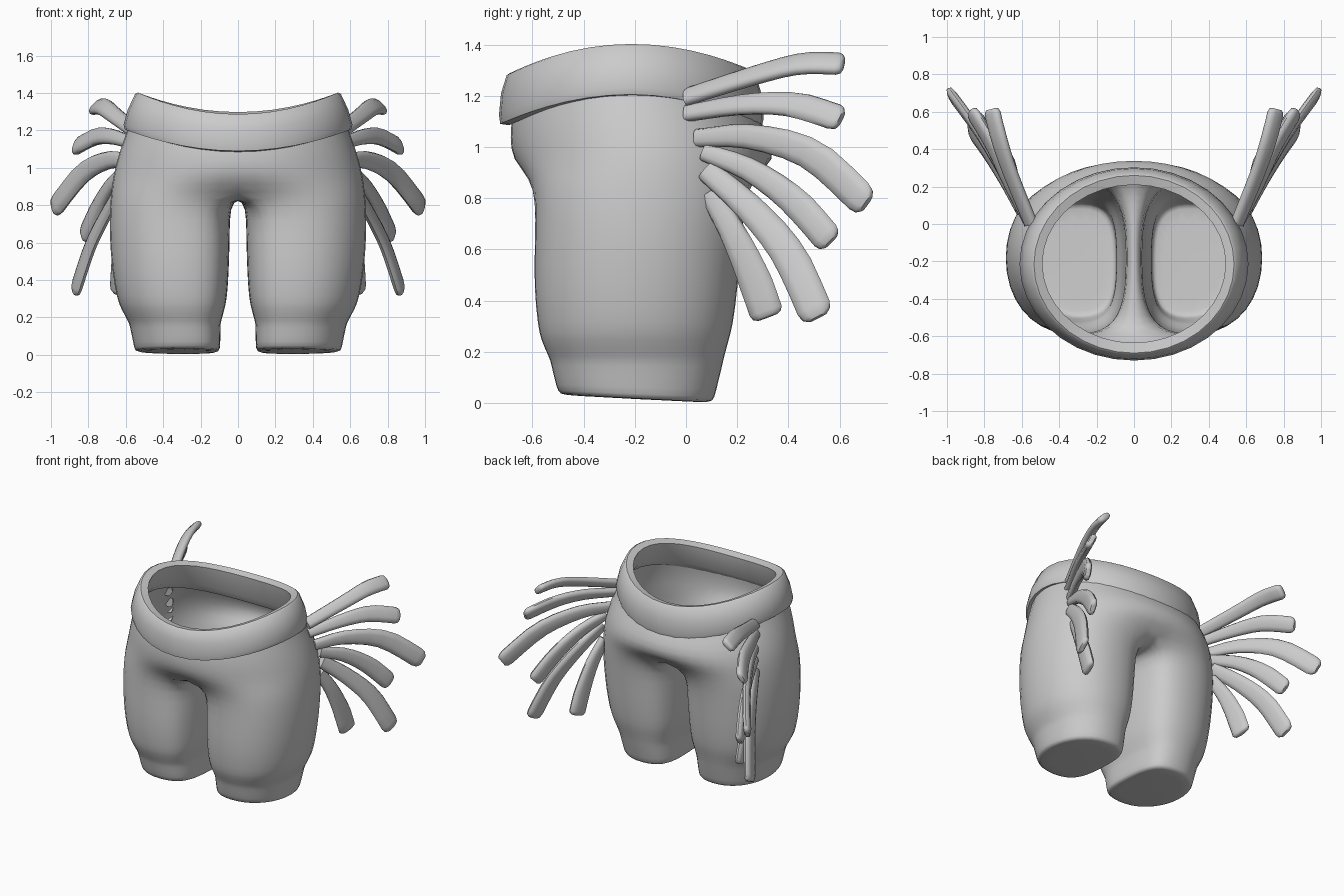
import bpy, bmesh, math
from mathutils import Vector

if "Cube" in bpy.data.objects:
    bpy.data.objects.remove(bpy.data.objects["Cube"])

grey = bpy.data.materials.new("soft_grey")
grey.diffuse_color = (0.6, 0.6, 0.6, 1)
grey.use_nodes = True
grey.node_tree.nodes["Principled BSDF"].inputs["Base Color"].default_value = grey.diffuse_color


def spow(v, p):
    return math.copysign(abs(v) ** p, v)


def finish(name, bm, angle=50, mirror=True, subsurf=0):
    bmesh.ops.recalc_face_normals(bm, faces=bm.faces)
    me = bpy.data.meshes.new(name)
    bm.to_mesh(me)
    bm.free()
    me.materials.append(grey)
    ob = bpy.data.objects.new(name, me)
    bpy.context.collection.objects.link(ob)
    bpy.ops.object.select_all(action='DESELECT')
    ob.select_set(True)
    bpy.context.view_layer.objects.active = ob
    bpy.ops.object.shade_smooth_by_angle(angle=math.radians(angle))
    if mirror:
        mod = ob.modifiers.new("mirror", 'MIRROR')
        mod.use_clip = True
        mod.merge_threshold = 0.001
    if subsurf:
        mod = ob.modifiers.new("smooth", 'SUBSURF')
        mod.levels = mod.render_levels = subsurf
    return ob


def bridge(bm, a, b, closed):
    n = len(a)
    for i in range(n if closed else n - 1):
        j = (i + 1) % n
        bm.faces.new((a[i], a[j], b[j], b[i]))


# --- Trousers: half of the hips, split at the crotch into one leg, mirrored ---
HALF, INNER = 13, 7


def hip_ring(rx, yf, yb, z_side, z_mid):
    pts = []
    for i in range(HALF):
        a = math.radians(-90 + 180 * i / (HALF - 1))
        c, s = math.cos(a), math.sin(a)
        x = 0 if i in (0, HALF - 1) else rx * 1.01 * spow(c, 0.97)
        y = (yf + yb) / 2 + (yb - yf) / 2 * 1.01 * spow(s, 0.97)
        pts.append(Vector((x, y, z_mid + (z_side - z_mid) * c * c)))
    return pts


def leg_ring(z_front, z_back, xi, xo, yf, yb):
    # D-shaped: round on the outside, flatter on the inside
    degs = [-125 + 250 * i / (HALF - 1) for i in range(HALF)]
    degs += [125 + 110 * (i + 1) / (INNER + 1) for i in range(INNER)]
    cx = xi + (xo - xi) * .44
    pts = []
    for d in degs:
        a = math.radians(d)
        c, s = math.cos(a), math.sin(a)
        e = .95 if c > 0 else .68
        x = cx + (xo - cx if c > 0 else cx - xi) * 1.01 * spow(c, e)
        s = spow(s, e)
        y = (yf + yb) / 2 + (yb - yf) / 2 * 1.01 * s
        pts.append(Vector((x, y, z_front + (z_back - z_front) * (s + 1) / 2)))
    return pts


hips = [hip_ring(*r) for r in (
    (.565, -.665, .255, 1.29, 1.18),
    (.592, -.68, .28, 1.20, 1.11),
    (.637, -.687, .33, 1.08, 1.04),
    (.667, -.68, .352, .96, .95))]
legs = [leg_ring(*r) for r in (
    (.79, .79, .045, .688, -.59, .235),
    (.65, .65, .045, .692, -.592, .22),
    (.45, .45, .05, .677, -.597, .205),
    (.30, .30, .06, .65, -.58, .185),
    (.25, .25, .072, .63, -.57, .17),
    (.175, .175, .092, .588, -.535, .15),
    (.16, .16, .095, .582, -.53, .147),
    (.06, .04, .095, .56, -.508, .118),
    (.035, .005, .10, .553, -.495, .108),
    (.03, .002, .13, .525, -.455, .075))]

# Seam ring where the hips turn into the legs, plus the crotch strip
seam = [h.lerp(l, 0.6) for h, l in zip(hips[-1], legs[0])]
for i, p in enumerate(seam):
    p.z = 0.875
    if i in (0, HALF - 1):
        p.x = 0
for k in range(INNER):
    p = seam[HALF - 1].lerp(seam[0], (k + 1) / (INNER + 1))
    p.z = 0.84
    seam.append(p)

bm = bmesh.new()
vh = [[bm.verts.new(p) for p in r] for r in hips]
vs = [bm.verts.new(p) for p in seam]
vl = [[bm.verts.new(p) for p in r] for r in legs]
for a, b in zip(vh, vh[1:] + [vs[:HALF]]):
    bridge(bm, a, b, False)
for a, b in zip([vs] + vl, vl):
    bridge(bm, a, b, True)
bm.faces.new(vl[-1])
finish("trousers", bm, angle=80, subsurf=1)

# --- Waistband: closed section swept round a saddle-shaped ellipse ---
# each section point: rx, y front, y back, z side, z front, z back
section = ((.605, -.725, .295, 1.205, 1.09, 1.075),
           (.612, -.73, .303, 1.23, 1.125, 1.11),
           (.59, -.722, .297, 1.31, 1.21, 1.20),
           (.55, -.70, .27, 1.395, 1.28, 1.29),
           (.535, -.69, .26, 1.402, 1.287, 1.298),
           (.49, -.635, .21, 1.385, 1.275, 1.285),
           (.53, -.655, .235, 1.25, 1.13, 1.13),
           (.575, -.69, .265, 1.20, 1.085, 1.075))
bm = bmesh.new()
rings = []
N = 36
for rx, yf, yb, zs, zf, zb in section:
    ring = []
    for i in range(N):
        a = 2 * math.pi * i / N
        c, s = math.cos(a), math.sin(a)
        z_end = zb if s > 0 else zf
        ring.append(bm.verts.new((rx * c, (yf + yb) / 2 + (yb - yf) / 2 * s,
                                  z_end + (zs - z_end) * c * c)))
    rings.append(ring)
for a, b in zip(rings, rings[1:] + rings[:1]):
    bridge(bm, a, b, True)
finish("waistband", bm, angle=45, mirror=False)


# --- Fringe: six curved flat strands on each hip ---
def spline(p, t):
    q = [2 * p[0] - p[1]] + p + [2 * p[-1] - p[-2]]
    i = min(int(t), len(p) - 2)
    u = t - i
    a, b, c, d = q[i:i + 4]
    return 0.5 * (2 * b + (c - a) * u + (2 * a - 5 * b + 4 * c - d) * u * u
                  + (3 * b - a - 3 * c + d) * u ** 3)


def strand(name, path, normal, w0, w1, thick=.05):
    pts = [Vector(p) for p in path]
    steps = 9
    bm = bmesh.new()
    rings = []
    # two extra closing stations round off the tip
    stations = [(3 * .95 * k / steps, 1) for k in range(steps + 1)] + [(2.95, .88), (3, .6)]
    for t, scale in stations:
        p = spline(pts, t)
        d = (spline(pts, min(t + .02, 3)) - spline(pts, min(t + .02, 3) - .04)).normalized()
        n = Vector(normal)
        n = (n - d * n.dot(d)).normalized()
        w = n.cross(d)
        half = (w0 + (w1 - w0) * min(t / 2.2, 1)) / 2 * scale
        ring = []
        for k in range(10):
            a = 2 * math.pi * k / 10
            ring.append(bm.verts.new(p + w * half * spow(math.cos(a), .75)
                                     + n * thick / 2 * scale * spow(math.sin(a), .75)))
        rings.append(ring)
    for a, b in zip(rings, rings[1:]):
        bridge(bm, a, b, True)
    bm.faces.new(rings[0])
    bm.faces.new(rings[-1])
    finish(name, bm, angle=50)


strands = (
    (((.55, .0, 1.195), (.66, .27, 1.28), (.72, .45, 1.325), (.762, .615, 1.325)), (.54, -.48, .65), .08, .105),
    (((.56, .0, 1.13), (.67, .22, 1.165), (.76, .42, 1.165), (.87, .605, 1.11)), (.75, -.4, .45), .065, .11),
    (((.58, .04, 1.035), (.69, .25, 1.04), (.83, .49, .97), (.985, .705, .78)), (.9, -.45, .05), .07, .13),
    (((.60, .07, .98), (.675, .25, .91), (.75, .42, .79), (.825, .565, .63)), (.9, -.4, .15), .07, .12),
    (((.61, .08, .91), (.70, .25, .76), (.79, .40, .58), (.872, .515, .335)), (.9, -.3, .3), .09, .138),
    (((.59, .09, .82), (.625, .18, .67), (.645, .26, .50), (.655, .32, .335)), (1, -.3, .1), .08, .135))
for i, s in enumerate(strands):
    strand(f"fringe_strand_{i + 1}", *s)
